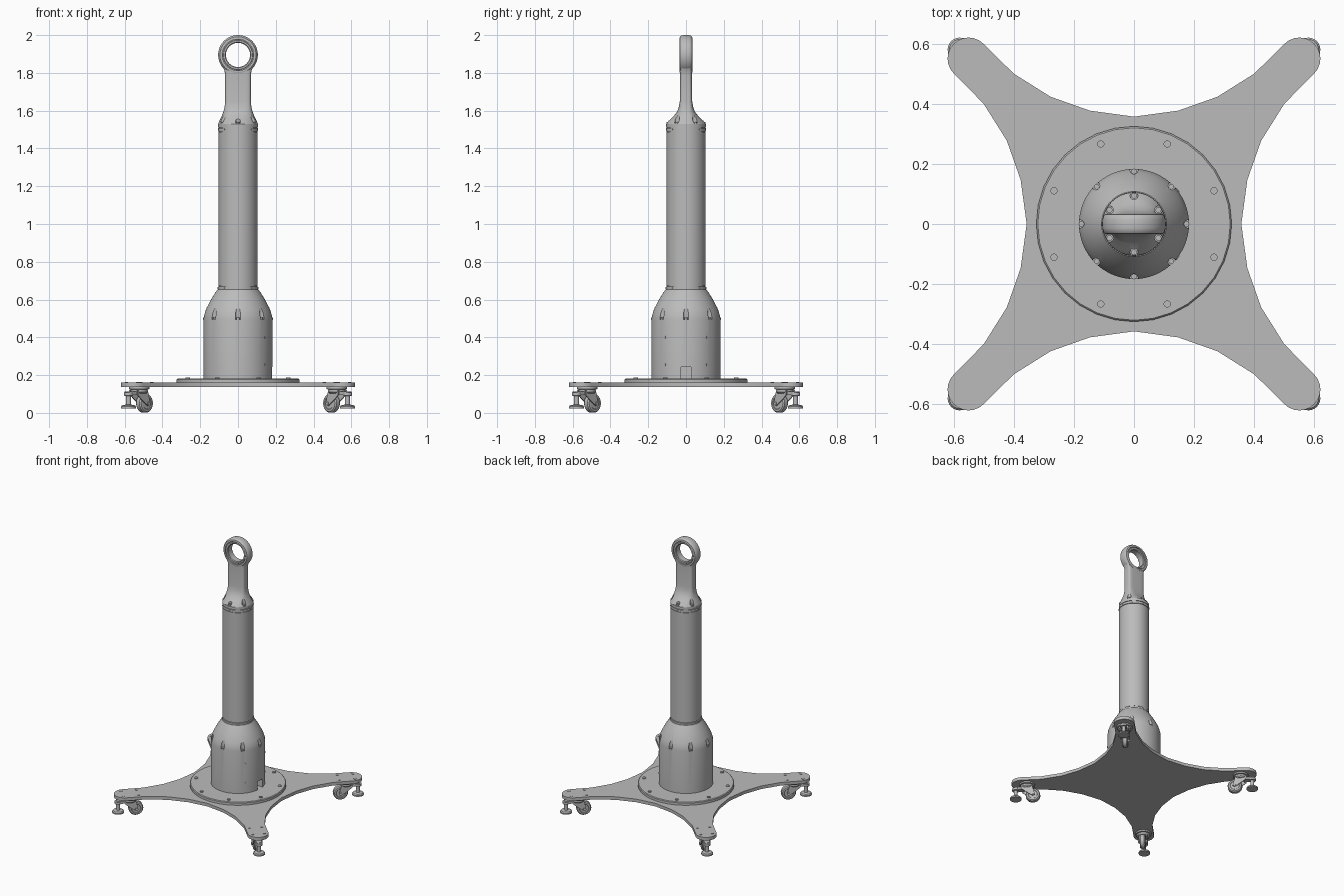
import bpy, bmesh, math
from math import sin, cos, pi, radians
from mathutils import Matrix, Vector

if "Cube" in bpy.data.objects:
    bpy.data.objects.remove(bpy.data.objects["Cube"])

grey = bpy.data.materials.new("plain_grey")
grey.use_nodes = True
COLOUR = (0.5, 0.5, 0.5, 1)
grey.diffuse_color = COLOUR
grey.node_tree.nodes["Principled BSDF"].inputs["Base Color"].default_value = COLOUR
parts = []


def finish(name, bm, matrix=None):
    bmesh.ops.recalc_face_normals(bm, faces=bm.faces)
    if matrix:
        bm.transform(matrix)
    mesh = bpy.data.meshes.new(name)
    bm.to_mesh(mesh)
    bm.free()
    mesh.materials.append(grey)
    ob = bpy.data.objects.new(name, mesh)
    bpy.context.collection.objects.link(ob)
    parts.append(ob)
    return ob


def loft(name, rings, matrix=None, closed=False):
    """Skin a list of point rings, capping the ends unless closed."""
    bm = bmesh.new()
    rows = [[bm.verts.new(p) for p in ring] for ring in rings]
    n = len(rows[0])
    pairs = list(zip(rows, rows[1:])) + ([(rows[-1], rows[0])] if closed else [])
    for a, b in pairs:
        for i in range(n):
            j = (i + 1) % n
            bm.faces.new((a[i], a[j], b[j], b[i]))
    if not closed:
        bm.faces.new(rows[0])
        bm.faces.new(rows[-1])
    return finish(name, bm, matrix)


def lathe(name, profile, segs=48, matrix=None, closed=False):
    rings = [[(r * cos(2 * pi * i / segs), r * sin(2 * pi * i / segs), z)
              for i in range(segs)] for r, z in profile]
    return loft(name, rings, matrix, closed)


def prism(name, outline, z0, z1, matrix=None):
    return loft(name, [[(x, y, z) for x, y in outline] for z in (z0, z1)], matrix)


def pegs(name, places, radius, depth, segs=12, matrix=None):
    """Several cylinders in one object; each place is a point and an axis."""
    bm = bmesh.new()
    for point, axis in places:
        turn = Vector(axis).to_track_quat('Z', 'Y').to_matrix().to_4x4()
        bmesh.ops.create_cone(bm, cap_ends=True, segments=segs, radius1=radius, radius2=radius,
                              depth=depth, matrix=Matrix.Translation(point) @ turn)
    return finish(name, bm, matrix)


def around(count, radius, z, start=0.0, radial=False):
    spots = []
    for i in range(count):
        a = radians(start) + 2 * pi * i / count
        out = Vector((cos(a), sin(a), 0))
        spots.append((out * radius + Vector((0, 0, z)), out if radial else (0, 0, 1)))
    return spots


def cut(ob, cutter):
    mod = ob.modifiers.new("cut", 'BOOLEAN')
    mod.operation = 'DIFFERENCE'
    mod.solver = 'EXACT'
    mod.object = cutter
    dg = bpy.context.evaluated_depsgraph_get()
    mesh = bpy.data.meshes.new_from_object(ob.evaluated_get(dg))
    ob.modifiers.clear()
    ob.data = mesh
    parts.remove(cutter)
    bpy.data.objects.remove(cutter)


# Four-armed floor plate with concave sides and round tips
quarter = [(0.55 + 0.07 * cos(radians(a)), 0.55 + 0.07 * sin(radians(a)))
           for a in range(-45, 136, 15)]
side = [(0.4, 0.5), (0.277, 0.423), (0.147, 0.377)]
quarter += side + [(0, 0.357)] + [(-x, y) for x, y in reversed(side)]
outline = []
for k in range(4):
    c, s = round(cos(k * pi / 2)), round(sin(k * pi / 2))
    outline += [(c * x - s * y, s * x + c * y) for x, y in quarter]
prism("floor_plate", outline, 0.137, 0.16)

# Round flange with its bolts
lathe("base_flange", [(0.325, 0.16), (0.325, 0.177), (0.32, 0.182), (0.1, 0.182)], 32)
pegs("flange_bolts", around(8, 0.288, 0.184, 22.5), 0.012, 0.008)

# Bell-shaped base housing with bolt pockets and a cable opening
bell = lathe("base_housing", [(0.183, 0.18), (0.183, 0.495), (0.179, 0.52), (0.17, 0.548),
                              (0.143, 0.6), (0.12, 0.637), (0.108, 0.654)], 64)
cut(bell, pegs("pocket_cutter", around(8, 0.179, 0.56), 0.013, 0.13, 16))
arch = [(-0.03, 0.17), (0.03, 0.17), (0.03, 0.237), (0.022, 0.245), (-0.022, 0.245), (-0.03, 0.237)]
to_x = Matrix(((0, 0, 1, 0), (1, 0, 0, 0), (0, 1, 0, 0), (0, 0, 0, 1)))
cut(bell, prism("opening_cutter", arch, 0.13, 0.22, to_x))
pegs("housing_bolts", around(8, 0.175, 0.498), 0.009, 0.012)
cover = []
for a in (-38, 38):
    for z in (0.255, 0.4):
        cover += around(1, 0.183, z, a, True)
pegs("cover_screws", cover, 0.007, 0.006)

# Column with a collar at each end
lathe("lower_collar", [(0.106, 0.654), (0.106, 0.668), (0.1, 0.669), (0.1, 0.672)])
lathe("column_tube", [(0.104, 0.671), (0.104, 1.488)])
lathe("upper_collar", [(0.1, 1.486), (0.1, 1.49), (0.105, 1.491), (0.105, 1.508),
                       (0.1, 1.509), (0.1, 1.512)])
lathe("neck_flange", [(0.105, 1.511), (0.105, 1.53)])
pegs("collar_screws", around(8, 0.105, 0.661, 0, True) + around(8, 0.104, 1.5, 0, True), 0.006, 0.006)


# Neck blending from a circle to a flat bar, flaring into the eye
def section(a, b, power, z):
    ring = []
    for i in range(48):
        c, s = cos(2 * pi * i / 48), sin(2 * pi * i / 48)
        ring.append((a * math.copysign(abs(c) ** (2 / power), c),
                     b * math.copysign(abs(s) ** (2 / power), s), z))
    return ring


neck = loft("neck", [section(*row) for row in [
    (0.105, 0.105, 2, 1.53), (0.099, 0.094, 2, 1.545), (0.087, 0.066, 2.4, 1.57),
    (0.077, 0.047, 3, 1.595), (0.071, 0.038, 4, 1.62), (0.068, 0.033, 5, 1.65),
    (0.068, 0.032, 5, 1.785), (0.071, 0.032, 5, 1.81), (0.083, 0.032, 5, 1.837)]])
EYE = Matrix.Translation((0, 0, 1.895)) @ Matrix.Rotation(pi / 2, 4, 'X')
cut(neck, lathe("eye_cutter", [(0.086, -0.1), (0.086, 0.1)], 64, EYE))
cut(neck, pegs("neck_cutter", around(6, 0.094, 1.59, 30), 0.013, 0.118, 16))
pegs("neck_bolts", around(6, 0.094, 1.534, 30), 0.01, 0.014)

# Lifting eye with a rounded rim and a bearing insert
half = [(0.083, 0.033), (0.09, 0.034), (0.096, 0.032), (0.102, 0.025), (0.105, 0.014)]
lathe("eye_ring", half + [(r, -y) for r, y in reversed(half)], 64, EYE, True)
half = [(0.064, 0.022), (0.068, 0.027), (0.077, 0.027), (0.079, 0.023), (0.084, 0.023)]
lathe("eye_bearing", half + [(r, -y) for r, y in reversed(half)], 64, EYE, True)

# Levelling casters, built along one arm and turned to each corner
tyre = [(0.01, 0.017), (0.03, 0.017), (0.033, 0.02), (0.044, 0.019), (0.05, 0.012)]
cheek = [(0.685, 0.045), (0.7, 0.036), (0.715, 0.045), (0.775, 0.09), (0.785, 0.12), (0.705, 0.12)]
corners = {"back_left": 45, "back_right": 135, "front_right": 225, "front_left": 315}
stand = Matrix(((1, 0, 0, 0), (0, 0, -1, 0), (0, 1, 0, 0), (0, 0, 0, 1)))
for corner, angle in corners.items():
    turn = Matrix.Rotation(radians(angle), 4, 'Z')
    hub = turn @ Matrix.Translation((0.7, 0, 0.051)) @ stand
    lathe(corner + "_wheel", tyre + [(r, -y) for r, y in reversed(tyre)], 32, hub)
    pegs(corner + "_axle", [((0.7, 0, 0.051), (0, 1, 0))], 0.009, 0.068, 16, turn)
    for sign, label in ((1, "_fork_a"), (-1, "_fork_b")):
        y = sorted((sign * 0.023, sign * 0.03))
        prism(corner + label, cheek, y[0], y[1], turn @ stand)
    mid = turn @ Matrix.Translation((0.74, 0, 0))
    lathe(corner + "_swivel", [(0.036, 0.102), (0.045, 0.11), (0.045, 0.124), (0.055, 0.126),
                               (0.055, 0.138)], 32, mid)
    foot = turn @ Matrix.Translation((0.82, 0, 0))
    lathe(corner + "_foot", [(0.04, 0.024), (0.04, 0.033), (0.034, 0.04), (0.013, 0.044),
                             (0.013, 0.09), (0.024, 0.091), (0.024, 0.108), (0.012, 0.11)], 24, foot)
    block = [(0.76, -0.022), (0.83, -0.018), (0.83, 0.018), (0.76, 0.022)]
    prism(corner + "_foot_bracket", block, 0.094, 0.112, turn)
    pegs(corner + "_plate_screws", [((0.74 + dx, dy, 0.16), (0, 0, 1))
         for dx in (-0.053, 0.053) for dy in (-0.041, 0.041)], 0.009, 0.006, 12, turn)

# Smooth shading with crisp edges
bpy.ops.object.select_all(action='DESELECT')
for ob in parts:
    ob.select_set(True)
bpy.context.view_layer.objects.active = parts[0]
bpy.ops.object.shade_smooth_by_angle(angle=radians(30))
